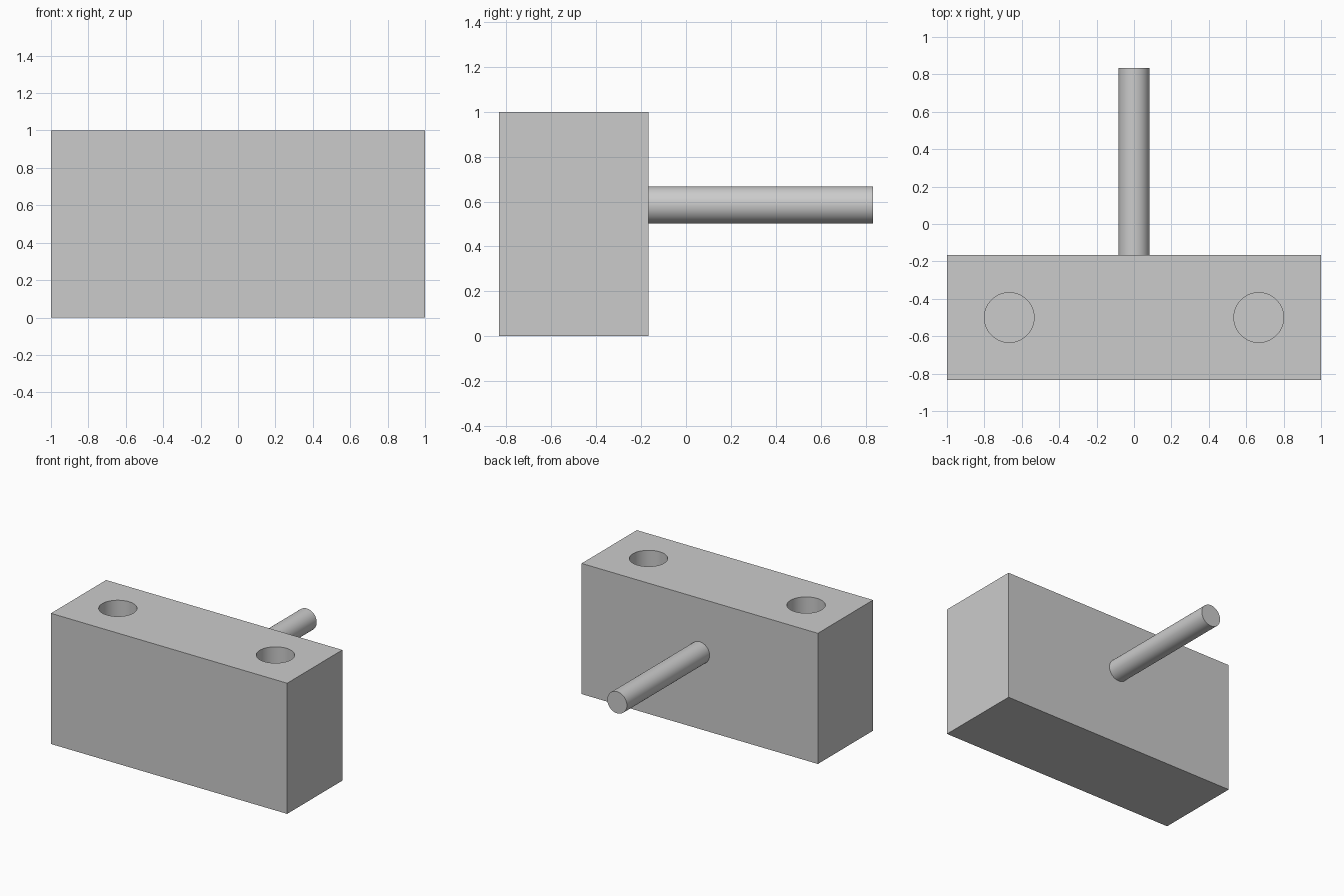
import bpy
import math

cube = bpy.data.objects.get("Cube")
if cube:
    bpy.data.objects.remove(cube, do_unlink=True)

grey = bpy.data.materials.new("light_grey")
grey.use_nodes = True
colour = (0.6, 0.6, 0.6, 1)
grey.diffuse_color = colour
grey.node_tree.nodes["Principled BSDF"].inputs["Base Color"].default_value = colour


def cylinder(name, radius, depth, location, rotation=(0, 0, 0)):
    bpy.ops.mesh.primitive_cylinder_add(vertices=64, radius=radius, depth=depth,
                                        location=location, rotation=rotation)
    obj = bpy.context.object
    obj.name = name
    obj.data.materials.append(grey)
    bpy.ops.object.shade_smooth_by_angle(angle=math.radians(30))
    return obj


# Rectangular block
bpy.ops.mesh.primitive_cube_add(size=1, location=(0, -0.5, 0.5))
block = bpy.context.object
block.name = "block"
block.scale = (2, 0.667, 1)
bpy.ops.object.transform_apply(location=False, rotation=False, scale=True)
block.data.materials.append(grey)

# Two blind round holes sunk into the top
HOLE_DEPTH = 0.667
for side, x in (("left", 0.667), ("right", -0.667)):
    cutter = cylinder(side + "_hole_cutter", 0.133, 2 * HOLE_DEPTH, (x, -0.5, 1))
    cut = block.modifiers.new(side + "_hole", "BOOLEAN")
    cut.operation = "DIFFERENCE"
    cut.solver = "EXACT"
    cut.object = cutter
    bpy.context.view_layer.objects.active = block
    bpy.ops.object.modifier_apply(modifier=cut.name)
    bpy.data.objects.remove(cutter, do_unlink=True)

bpy.ops.object.select_all(action="DESELECT")
block.select_set(True)
bpy.context.view_layer.objects.active = block
bpy.ops.object.shade_smooth_by_angle(angle=math.radians(30))

# Round rod standing out from the back
cylinder("rod", 0.083, 1, (0, 0.333, 0.585), (math.pi / 2, 0, 0))
